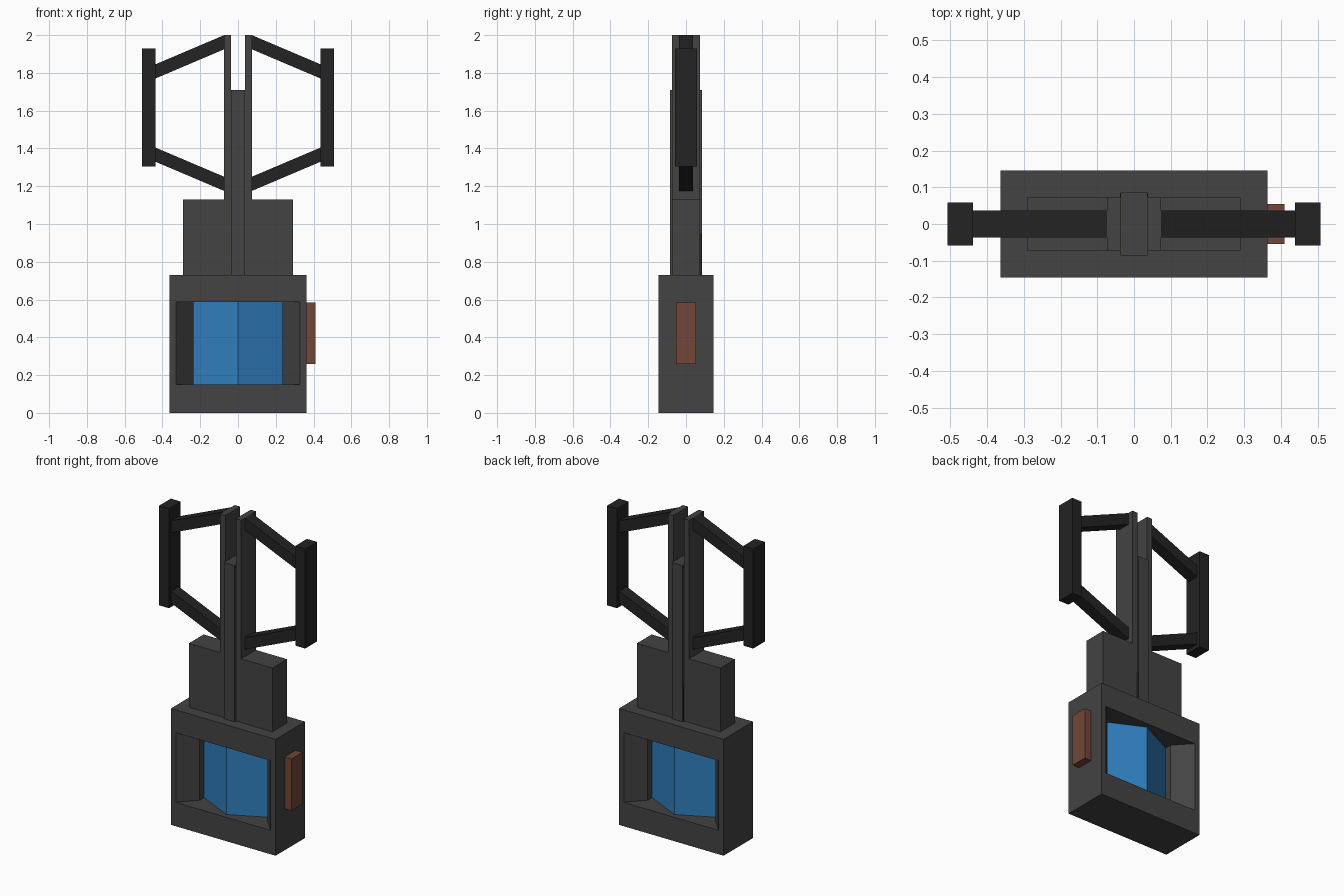
import bpy
import bmesh

if "Cube" in bpy.data.objects:
    bpy.data.objects.remove(bpy.data.objects["Cube"], do_unlink=True)


def material(name, r, g, b):
    m = bpy.data.materials.new(name)
    m.use_nodes = True
    m.diffuse_color = (r, g, b, 1)
    m.node_tree.nodes["Principled BSDF"].inputs["Base Color"].default_value = (r, g, b, 1)
    return m


GREY = material("dark grey", 0.056, 0.056, 0.056)
BLACK = material("black", 0.017, 0.017, 0.017)
BLUE = material("blue", 0.028, 0.21, 0.51)
BROWN = material("brown", 0.17, 0.062, 0.04)


def prism(name, points, axis, low, high, mat):
    """Extrude a flat outline along z (given x, y) or along y (given x, z)."""
    bm = bmesh.new()

    def place(p, t):
        return (p[0], p[1], t) if axis == "z" else (p[0], t, p[1])

    face = bm.faces.new([bm.verts.new(place(p, low)) for p in points])
    extruded = bmesh.ops.extrude_face_region(bm, geom=[face])["geom"]
    verts = [g for g in extruded if isinstance(g, bmesh.types.BMVert)]
    shift = (0, 0, high - low) if axis == "z" else (0, high - low, 0)
    bmesh.ops.translate(bm, vec=shift, verts=verts)
    bmesh.ops.recalc_face_normals(bm, faces=bm.faces)
    mesh = bpy.data.meshes.new(name)
    bm.to_mesh(mesh)
    bm.free()
    mesh.materials.append(mat)
    obj = bpy.data.objects.new(name, mesh)
    bpy.context.collection.objects.link(obj)
    return obj


def box(name, x0, x1, depth, z0, z1, mat):
    outline = [(x0, -depth), (x1, -depth), (x1, depth), (x0, depth)]
    return prism(name, outline, "z", z0, z1, mat)


# Housing with a window through it, flared at front and back
housing = box("housing", -0.363, 0.363, 0.146, 0, 0.73, GREY)
half = [(0.33, -0.147), (0.235, -0.045), (0.235, 0.045), (0.33, 0.147)]
outline = half + [(-x, y) for x, y in reversed(half)]
cutter = prism("window_cutter", outline, "z", 0.15, 0.587, GREY)
cutter.hide_render = True
cut = housing.modifiers.new("window", "BOOLEAN")
cut.operation = "DIFFERENCE"
cut.solver = "EXACT"
cut.object = cutter
bpy.context.view_layer.objects.active = housing
bpy.ops.object.modifier_apply(modifier=cut.name)
bpy.data.objects.remove(cutter, do_unlink=True)

# Ridged core inside the window
prism("core", [(-0.235, 0), (0, -0.115), (0.235, 0), (0, 0.115)], "z", 0.15, 0.587, BLUE)

# Side button, neck and central rail
box("side_button", 0.363, 0.41, 0.054, 0.26, 0.585, BROWN)
box("neck", -0.29, 0.29, 0.073, 0.73, 1.13, GREY)
box("centre_rail", -0.037, 0.037, 0.086, 0.73, 1.71, GREY)

# Dark slot trim at the back foot of the rail
trim = [(-0.038, 0.06), (0.038, 0.06), (0.038, 0.084), (-0.038, 0.084)]
prism("rail_trim", trim, "z", 0.73, 0.95, BLACK)

# Mirrored prongs, arms and grips
for side, s in (("left", 1), ("right", -1)):
    box(side + "_prong", s * 0.037, s * 0.073, 0.073, 1.13, 2.0, GREY)
    box(side + "_grip", s * 0.438, s * 0.507, 0.058, 1.305, 1.93, BLACK)
    for part, inner, outer in (("upper", 1.925, 1.77), ("lower", 1.175, 1.33)):
        arm = [(s * 0.073, inner), (s * 0.438, outer),
               (s * 0.438, outer + 0.075), (s * 0.073, inner + 0.075)]
        prism(side + "_" + part + "_arm", arm, "y", -0.037, 0.037, BLACK)
